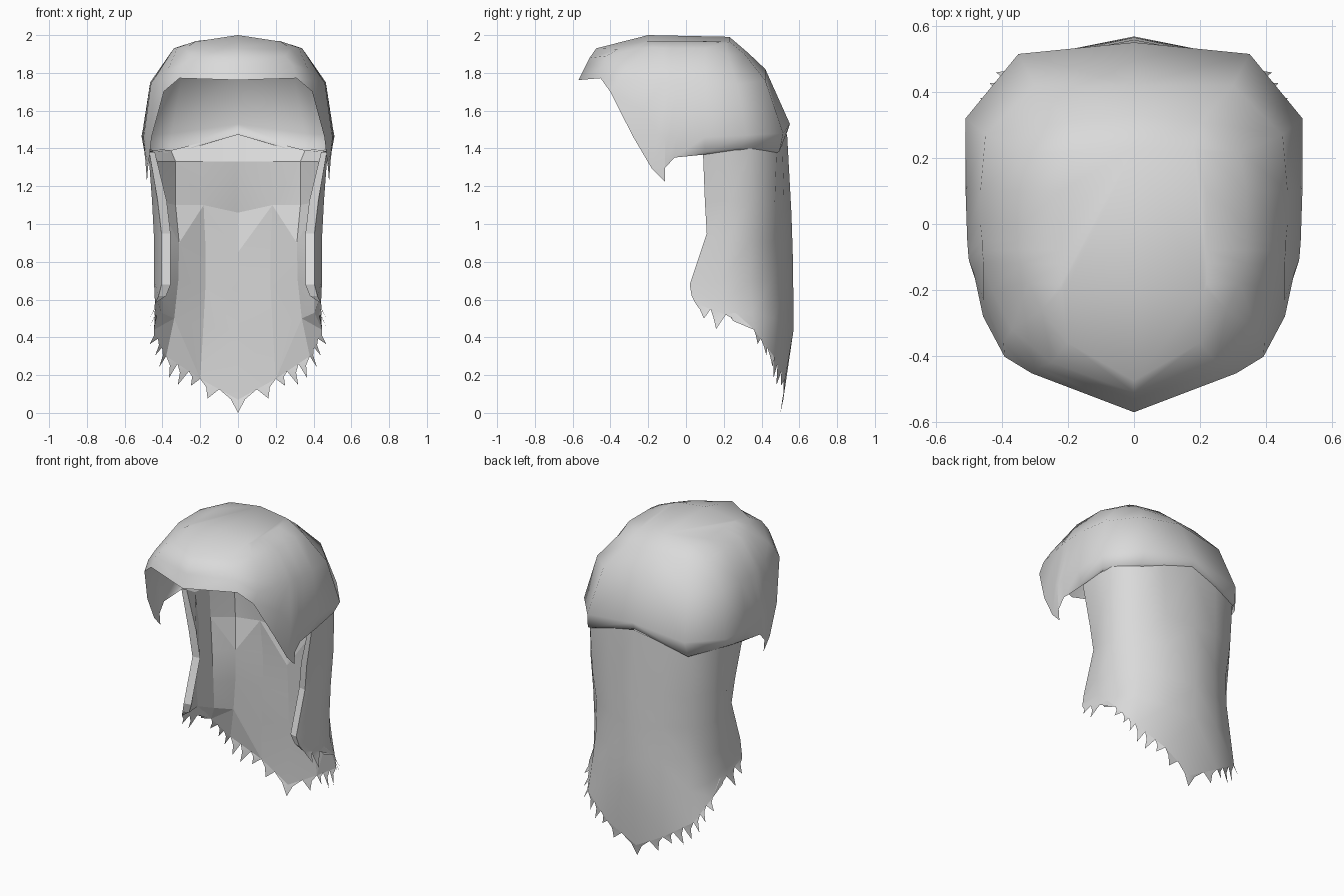
import bpy, bmesh, math, random
from mathutils import Vector

if "Cube" in bpy.data.objects:
    bpy.data.objects.remove(bpy.data.objects["Cube"])

random.seed(4)
grey = bpy.data.materials.new("hair_grey")
grey.diffuse_color = (0.7, 0.7, 0.7, 1)
grey.use_nodes = True
grey.node_tree.nodes["Principled BSDF"].inputs["Base Color"].default_value = grey.diffuse_color


def make_half(name, verts, faces, angle):
    """Right half of a part, mirrored across x = 0."""
    mesh = bpy.data.meshes.new(name)
    mesh.from_pydata([tuple(v) for v in verts], [], faces)
    bm = bmesh.new()
    bm.from_mesh(mesh)
    bmesh.ops.remove_doubles(bm, verts=bm.verts, dist=0.0005)
    bmesh.ops.recalc_face_normals(bm, faces=bm.faces)
    bm.to_mesh(mesh)
    bm.free()
    mesh.materials.append(grey)
    obj = bpy.data.objects.new(name, mesh)
    bpy.context.collection.objects.link(obj)
    mod = obj.modifiers.new("mirror", 'MIRROR')
    mod.use_clip = True
    mod.merge_threshold = 0.001
    bpy.ops.object.select_all(action='DESELECT')
    obj.select_set(True)
    bpy.context.view_layer.objects.active = obj
    bpy.ops.object.modifier_apply(modifier="mirror")
    bpy.ops.object.shade_smooth_by_angle(angle=math.radians(angle))
    return obj


def grid_faces(rows, cols, start=0):
    return [(start + r * cols + c, start + r * cols + c + 1,
             start + (r + 1) * cols + c + 1, start + (r + 1) * cols + c)
            for r in range(rows - 1) for c in range(cols - 1)]


# Cap of hair: rows from the rim to the crown, each running front to back
rim = [(0, -.57, 1.762), (.31, -.452, 1.772), (.392, -.402, 1.702), (.457, -.28, 1.462),
       (.477, -.18, 1.292), (.482, -.11, 1.222), (.485, -.118, 1.29), (.49, -.06, 1.352),
       (.495, .10, 1.38), (.485, .29, 1.405), (.36, .495, 1.385), (0, .535, 1.485)]
mid = [(0, -.53, 1.84), (.29, -.435, 1.84), (.395, -.36, 1.76), (.455, -.23, 1.61),
       (.485, -.15, 1.48), (.50, -.11, 1.46), (.502, -.09, 1.46), (.505, -.05, 1.46),
       (.51, .10, 1.46), (.51, .32, 1.47), (.35, .515, 1.48), (0, .55, 1.53)]
upper = [(0, -.51, 1.88), (.25, -.42, 1.89), (.37, -.32, 1.82), (.43, -.20, 1.76),
         (.455, -.12, 1.75), (.46, -.08, 1.75), (.46, -.05, 1.75), (.465, 0, 1.75),
         (.465, .10, 1.75), (.45, .27, 1.74), (.30, .42, 1.76), (0, .42, 1.82)]
shoulder = [(0, -.475, 1.93), (.20, -.36, 1.925), (.28, -.26, 1.93), (.32, -.18, 1.935),
            (.34, -.12, 1.93), (.34, -.08, 1.93), (.34, -.05, 1.93), (.34, 0, 1.93),
            (.34, .10, 1.93), (.32, .22, 1.90), (.20, .31, 1.90), (0, .33, 1.905)]
crown = []
for x, y, z in shoulder:
    cx, cy = min(.22, x * .9), max(-.20, min(.23, y))
    crown.append((cx, cy, 2.0 - .14 * cx - .04 * max(0, cy)))
crown[1] = (.21, -.21, 1.968)
# Rear part of the rim is tucked under
tuck = [(x * (.97 if y > 0 else 1), y - (.02 if y > .2 else 0), z - (.012 if y > 0 else 0))
        for x, y, z in rim]
layers = [tuck, rim, mid, upper, shoulder, crown]
n = len(rim)
verts = [p for row in layers for p in row]
faces = grid_faces(len(layers), n)
faces.append(tuple(range(5 * n, 6 * n)))
make_half("hair_cap", verts, faces, 50)

# Long back hair: outer rows from the top down, each running back to front
outer = [
    [(0, .535, 1.48), (.20, .51, 1.43), (.355, .48, 1.39), (.455, .34, 1.40), (.475, .20, 1.39), (.47, .09, 1.38)],
    [(0, .558, 1.06), (.19, .52, 1.10), (.345, .47, 1.10), (.445, .345, 1.12), (.455, .23, 1.12), (.425, .10, 1.12)],
    [(0, .565, .85), (.18, .525, .89), (.325, .455, .90), (.43, .34, .91), (.445, .22, .93), (.405, .11, .95)],
    [(0, .568, .65), (.18, .53, .67), (.33, .455, .70), (.42, .34, .70), (.445, .19, .70), (.405, .02, .68)],
    [(0, .568, .43), (.19, .53, .46), (.35, .465, .50), (.42, .35, .53), (.44, .20, .59), (.42, .03, .62)],
    [(0, .515, .07), (.20, .525, .18), (.38, .465, .30), (.445, .36, .44), (.44, .21, .52), (.44, .05, .58)]]
depth = [.05, .03, .03, .03, .025, 0]
crease = [0, -.01, .025, .015, .02, 0]

# Lining follows the outer layer closely; its front edge turns inward as a strip
inner = []
for row, d, fold in zip(outer, depth, crease):
    line = []
    for c, (x, y, z) in enumerate(row):
        if c == 5:
            line.append((x - (.03 if z > 1.3 else d * 1.6), y + .01 * (d > 0), z))
        else:
            zi = min(z, 1.33) if z > 1.3 else z
            push = fold * (1, -.3, .3, 0, 0)[c]
            line.append((x - d * 1.4 * x, y - d * max(0, y - .1) / .4 - push, zi))
    inner.append(line)

cols, rows = 6, len(outer)
make_half("back_hair", [p for row in outer for p in row], grid_faces(rows, cols), 60)

verts = [p for row in outer for p in row] + [p for row in inner for p in row]
off = len(verts) // 2
faces = []
for q in grid_faces(rows, cols, off):
    a, b, c, d = q
    # alternate diagonals give the faceted folds
    faces += [(a, b, d), (b, c, d)] if (a // cols + a) % 2 else [(a, b, c), (a, c, d)]
faces += [(c, c + 1, off + c + 1, off + c) for c in range(cols - 1)]
faces += [(r * cols + 5, (r + 1) * cols + 5, off + (r + 1) * cols + 5, off + r * cols + 5)
          for r in range(rows - 1)]
make_half("hair_lining", verts, faces, 8)

# Ragged fringe: bent pointed locks hanging from the lower edge
edge = [Vector(p) for p in outer[-1]]
verts, faces = [], []
for c in range(cols - 1):
    a, b = edge[c], edge[c + 1]
    count = (2, 3, 3, 1, 2)[c]
    for i in range(count):
        p, q = a.lerp(b, i / count), a.lerp(b, (i + 1) / count)
        length = random.uniform(.06, .11) if c != 3 else .02
        flare = (.005, .01, .025, 0, .03)[c]
        tip = p.lerp(q, .5 + random.uniform(0, .4))
        tip += Vector((flare, -.01 if c < 2 else .015, -length))
        if c == 0 and i == 0:
            tip = Vector((0, .50, 0))
        bend = q.lerp(tip, .5) + Vector((-.012, 0, .01))
        k = len(verts)
        verts += [p, bend, tip, q]
        faces += [(k, k + 1, k + 2), (k, k + 3, k + 1)]
make_half("ragged_fringe", verts, faces, 30)
